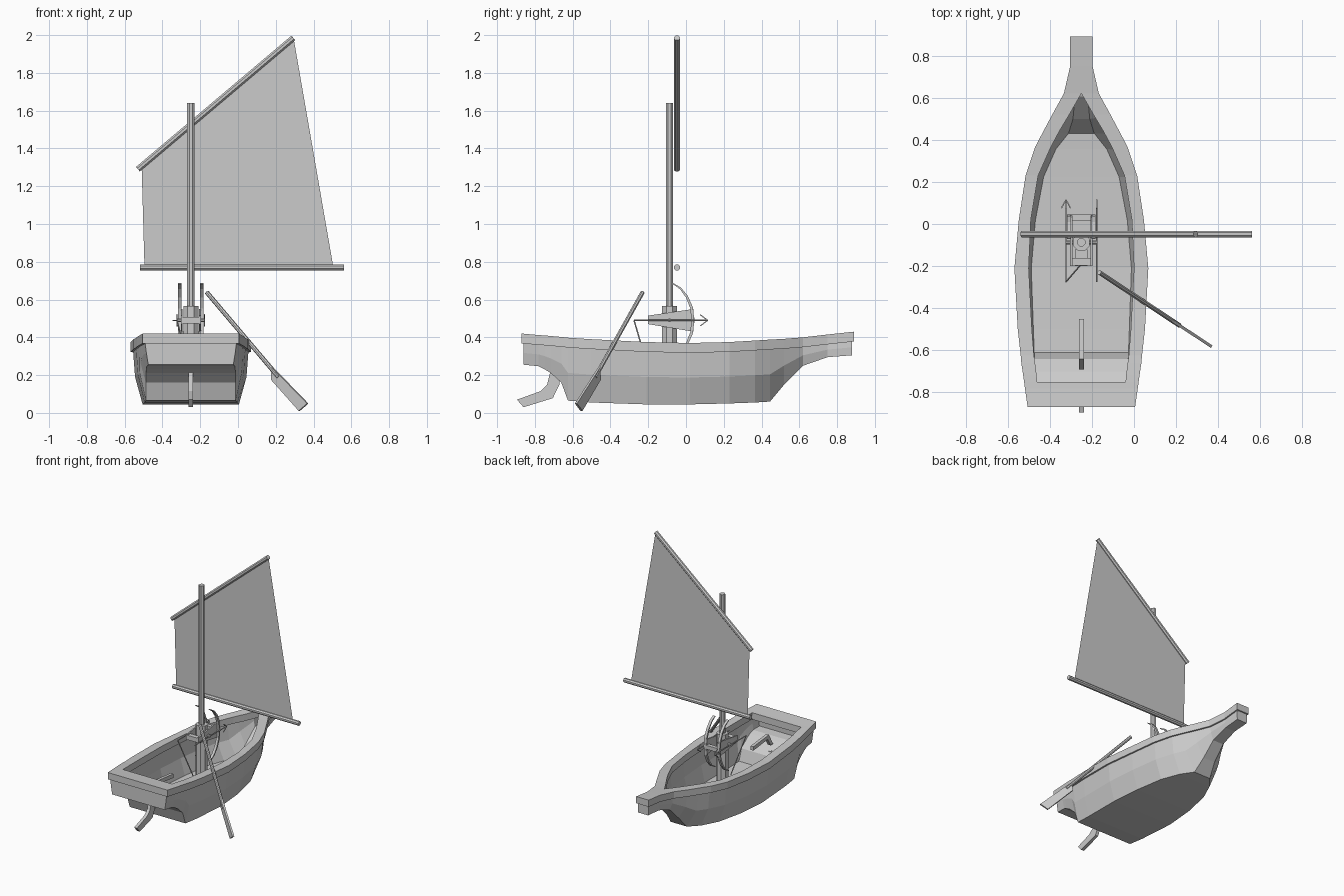
import bpy, bmesh, math
from mathutils import Vector

if "Cube" in bpy.data.objects:
    bpy.data.objects.remove(bpy.data.objects["Cube"])

CX = -0.25  # boat centreline


def finish(name, bm):
    bmesh.ops.remove_doubles(bm, verts=bm.verts, dist=1e-5)
    bmesh.ops.recalc_face_normals(bm, faces=bm.faces)
    me = bpy.data.meshes.new(name)
    bm.to_mesh(me)
    bm.free()
    ob = bpy.data.objects.new(name, me)
    bpy.context.collection.objects.link(ob)
    return ob


def loft(name, sections, closed=True, caps=True):
    bm = bmesh.new()
    rows = [[bm.verts.new(p) for p in s] for s in sections]
    n = len(rows[0])
    for a, b in zip(rows, rows[1:]):
        for i in range(n if closed else n - 1):
            j = (i + 1) % n
            bm.faces.new((a[i], a[j], b[j], b[i]))
    if caps:
        bm.faces.new(rows[0])
        bm.faces.new(rows[-1])
    return finish(name, bm)


def rod(name, a, b, r, sides=8):
    a, b = Vector(a), Vector(b)
    q = (b - a).to_track_quat('Z', 'Y')
    ring = [q @ Vector((r * math.cos(t), r * math.sin(t), 0))
            for t in ((i + .5) * 2 * math.pi / sides for i in range(sides))]
    return loft(name, [[a + v for v in ring], [b + v for v in ring]])


def prism(name, pts, x, thick):
    # profile in the y-z plane, extruded across x
    return loft(name, [[(x + s * thick / 2, y, z) for y, z in pts] for s in (-1, 1)])


def box(name, c, size):
    (x, y, z), (w, d, h) = c, (s / 2 for s in size)
    return prism(name, [(y - d, z - h), (y + d, z - h), (y + d, z + h), (y - d, z + h)], x, 2 * w)


# Hull stations: y, rim half width, rim z, mid half width, bottom half width, bottom z, opening half width
ST = [(-.86, .255, .42, .235, .225, .255, 0), (-.78, .268, .412, .25, .233, .247, 0),
      (-.75, .272, .41, .255, .235, .232, .21), (-.715, .277, .407, .26, .237, .21, .213),
      (-.66, .285, .402, .265, .238, .16, .22), (-.625, .288, .398, .27, .238, .065, .225),
      (-.5, .302, .39, .28, .245, .055, .235), (-.21, .318, .375, .295, .255, .045, .25),
      (.02, .297, .37, .28, .235, .045, .24), (.23, .265, .375, .245, .195, .05, .205),
      (.365, .22, .383, .195, .135, .055, .145), (.445, .178, .388, .15, .07, .06, .102),
      (.52, .138, .392, .11, .05, .15, .057), (.62, .083, .40, .067, .045, .25, 0),
      (.75, .053, .415, .045, .042, .295, 0), (.88, .053, .43, .045, .043, .305, 0)]

# Hull shell
secs = []
for y, w, zt, wm, wb, zb, wi in ST:
    top = zt - .04
    half = [(w - .012, top), (wm, (top + zb) / 2), (wb, zb)]
    secs.append([(CX - a, y, z) for a, z in half] + [(CX + a, y, z) for a, z in reversed(half)])
hull = loft("hull", secs, closed=False)
sol = hull.modifiers.new("thickness", 'SOLIDIFY')
sol.thickness = .028
sol.offset = -1

# Rim: solid at stern and bow, open in the middle
rows = []
for y, w, zt, wm, wb, zb, wi in ST:
    y = -.87 if y == -.86 else .89 if y == .88 else y
    if y == -.75:
        rows.append((y, w, zt, 0))
    rows.append((y, w, zt, wi))
bm = bmesh.new()
for side in (-1, 1):
    rings = []
    for y, w, zt, wi in rows:
        rings.append([bm.verts.new((CX + side * a, y, z)) for a, z in
                      ((w, zt), (wi, zt), (wi, zt - .052), (w, zt - .052))])
    for k, (a, b) in enumerate(zip(rings, rings[1:])):
        for i in range(4):
            j = (i + 1) % 4
            same_y = rows[k][0] == rows[k + 1][0]
            solid = rows[k][3] == 0 and rows[k + 1][3] == 0
            if (i == 1 and solid) or (i != 1 and same_y):
                continue
            bm.faces.new((a[i], a[j], b[j], b[i]))
    bm.faces.new(rings[0])
    bm.faces.new(rings[-1])
finish("rim", bm)

# Rudder and tiller
prism("rudder", [(-.715, .23), (-.665, .2), (-.67, .15), (-.705, .078), (-.86, .03),
                 (-.895, .07), (-.77, .115), (-.735, .15)], CX, .024)
prism("tiller", [(-.69, .25), (-.64, .34), (-.45, .32), (-.45, .29), (-.625, .31), (-.66, .25)], CX, .024)

# Mast and its sleeve
rod("mast", (CX, -.087, .07), (CX, -.087, 1.64), .021)
rod("mast_sleeve", (CX, -.087, .07), (CX, -.087, .565), .043)

# Spars and sail
SY = -.048
rod("boom", (-.52, SY, .77), (.56, SY, .77), .017)
rod("gaff", (-.53, SY, 1.29), (.293, SY, 1.985), .017)
bm = bmesh.new()
bm.faces.new([bm.verts.new((x, SY, z)) for x, z in
              ((-.495, .77), (.505, .77), (.295, 1.98), (-.51, 1.3))])
finish("sail", bm)

# Oar: round shaft and flat blade
p0 = Vector((-.165, -.23, .638))
d = (Vector((.35, -.57, .03)) - p0).normalized()
n = d.cross(Vector((0, 0, 1))).normalized()
w = d.cross(n).normalized()
if w.z > 0:
    w = -w
rod("oar_shaft", p0, p0 + d * .64, .012)
blade = [(.573, -.01), (.617, .041), (.858, .035), (.869, -.03)]
loft("oar_blade", [[p0 + d * s + w * t + n * k for s, t in blade] for k in (-.007, .007)])

# Weapon frame around the mast
for side, label in ((-1, "left"), (1, "right")):
    prism("frame_plate_" + label, [(-.2, .515), (.04, .55), (.04, .43), (-.2, .47)], CX + side * .048, .01)
    # upright bow, bent in the y-z plane
    path = [(-.07, .685), (-.03, .66), (.005, .615), (.03, .555), (.036, .49)]
    path += [(y, .98 - z) for y, z in reversed(path[:-1])]
    bx = CX + side * .058
    secs = []
    for i, (y, z) in enumerate(path):
        t = .003 + .005 * math.sin(math.pi * i / (len(path) - 1))
        out = (Vector((y, z)) - Vector((-.12, .49))).normalized() * t
        secs.append([(bx + sx * .01, y + sy * out.x, z + sy * out.y)
                     for sx, sy in ((-1, -1), (1, -1), (1, 1), (-1, 1))])
    loft("bow_" + label, secs)
    # arrow with barbed tip
    ax = CX + side * .073
    rod("arrow_" + label, (ax, -.275, .49), (ax, .115, .49), .004, 6)
    for s in (-1, 1):
        rod("barb_flat", (ax, .115, .49), (ax + s * .022 * (side < 0), .075, .49 + s * .03 * (side > 0)), .004, 4)
        if side < 0:
            rod("barb_upright", (ax, .115, .49), (ax, .075, .49 + s * .03), .004, 4)

box("front_crossbar", (CX, .03, .49), (.1, .03, .03))
box("rear_crossbar", (CX, -.18, .49), (.1, .035, .035))
rod("axle", (CX - .073, -.087, .49), (CX + .073, -.087, .49), .01)
rod("brace", (CX - .073, -.275, .49), (CX, -.19, .2), .004, 6)
box("foot_block", (CX, -.16, .12), (.06, .08, .1))
